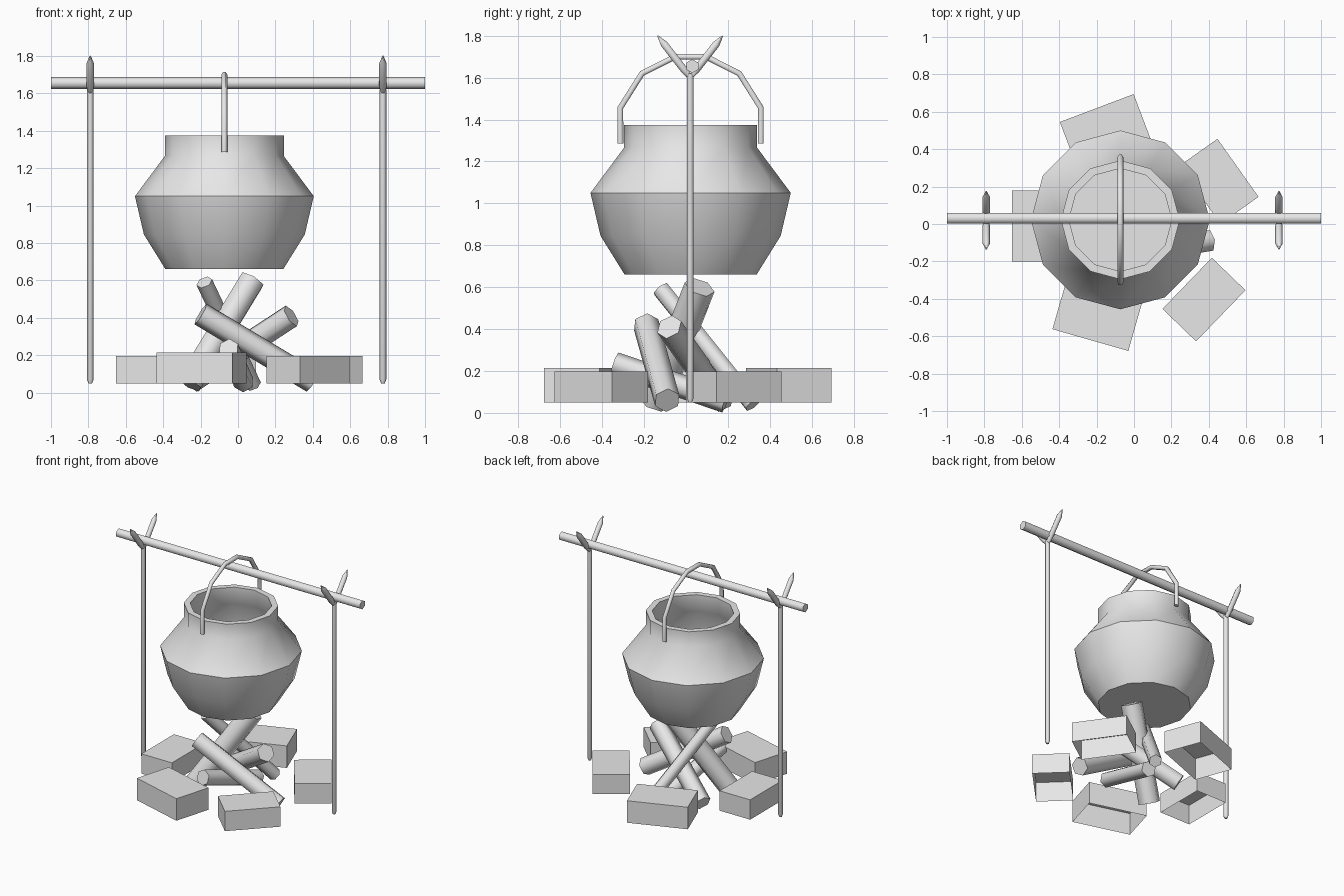
import bpy
import bmesh
from math import radians, pi, cos, sin
from mathutils import Vector, Matrix

cube = bpy.data.objects.get("Cube")
if cube:
    bpy.data.objects.remove(cube, do_unlink=True)

grey = bpy.data.materials.new("light_grey")
grey.use_nodes = True
GREY = (0.8, 0.8, 0.8, 1)
grey.diffuse_color = GREY
for node in grey.node_tree.nodes:
    if node.type == 'BSDF_PRINCIPLED':
        node.inputs["Base Color"].default_value = GREY


def finish(name, bm, smooth_angle=None, fix_normals=True):
    """Turn a bmesh into a named object with the shared material."""
    if fix_normals:
        bmesh.ops.recalc_face_normals(bm, faces=bm.faces[:])
    mesh = bpy.data.meshes.new(name)
    bm.to_mesh(mesh)
    bm.free()
    mesh.materials.append(grey)
    obj = bpy.data.objects.new(name, mesh)
    bpy.context.collection.objects.link(obj)
    if smooth_angle:
        bpy.ops.object.select_all(action='DESELECT')
        obj.select_set(True)
        bpy.context.view_layer.objects.active = obj
        bpy.ops.object.shade_smooth_by_angle(angle=radians(smooth_angle))
    return obj


def tube(bm, points, radii, sides=6):
    """Sweep a polygon along a path, with a radius at every point."""
    pts = [Vector(p) for p in points]
    whole = pts[-1] - pts[0]
    ref = Vector((1, 0, 0)) if abs(whole.x) < 0.001 else Vector((0, 0, 1))
    rings = []
    for i, p in enumerate(pts):
        before = (p - pts[i - 1]).normalized() if i else Vector()
        after = (pts[i + 1] - p).normalized() if i < len(pts) - 1 else Vector()
        t = (before + after).normalized()
        u = (ref - t * ref.dot(t)).normalized()
        v = t.cross(u)
        angles = [2 * pi * k / sides for k in range(sides)]
        rings.append([bm.verts.new(p + radii[i] * (u * cos(a) + v * sin(a))) for a in angles])
    for a, b in zip(rings, rings[1:]):
        for k in range(sides):
            n = (k + 1) % sides
            bm.faces.new((a[k], a[n], b[n], b[k]))
    bm.faces.new(rings[0][::-1])
    bm.faces.new(rings[-1])


# Crossbar
bm = bmesh.new()
tube(bm, [(-1, 0.03, 1.655), (1, 0.03, 1.655)], [0.033] * 2)
finish("crossbar", bm, 70)

# Forked support poles with pointed tips
for name, x in (("right_pole", -0.79), ("left_pole", 0.775)):
    bm = bmesh.new()
    tube(bm, [(x, 0.02, 0.05), (x, 0.02, 0.07), (x, 0.02, 1.62)], [0.01, 0.018, 0.018])
    for side in (-1, 1):
        base = Vector((x, 0.02, 1.6))
        tip = Vector((x, 0.02 + side * 0.155, 1.8))
        tube(bm, [base, base.lerp(tip, 0.2), base.lerp(tip, 0.8), tip],
             [0.012, 0.02, 0.02, 0.003])
    finish(name, bm, 70)

# Cauldron: a hollow twelve-sided lathe profile
POT = Vector((-0.073, 0.022, 0))
profile = [(0, 0.66), (0.315, 0.66), (0.43, 0.845), (0.478, 1.05), (0.318, 1.265),
           (0.318, 1.375), (0.275, 1.375), (0.28, 1.25), (0.43, 1.05),
           (0.39, 0.86), (0.29, 0.69), (0, 0.69)]
bm = bmesh.new()
verts = [bm.verts.new(POT + Vector((r, 0, z))) for r, z in profile]
edges = [bm.edges.new(pair) for pair in zip(verts, verts[1:])]
bmesh.ops.spin(bm, geom=verts + edges, cent=POT, axis=(0, 0, 1), angle=2 * pi, steps=12)
bmesh.ops.remove_doubles(bm, verts=bm.verts[:], dist=0.0005)
finish("cauldron", bm, 48)

# Arched handle
half = [(0.335, 1.286), (0.335, 1.457), (0.232, 1.62), (0.073, 1.7)]
arch = [(-y, z) for y, z in half] + half[::-1]
bm = bmesh.new()
tube(bm, [(POT.x, POT.y + y, z) for y, z in arch], [0.016] * len(arch))
finish("cauldron_handle", bm, 70)

# Firewood: lower end, upper end, radius
logs = [
    ((-0.26, -0.15, 0.05), (0.075, 0.065, 0.6), 0.075),
    ((0.4, -0.09, 0.06), (-0.2, -0.19, 0.42), 0.064),
    ((-0.25, 0.17, 0.06), (0.285, -0.08, 0.41), 0.064),
    ((0.08, 0.32, 0.04), (-0.18, -0.12, 0.59), 0.045),
    ((0.03, 0.19, 0.055), (-0.05, -0.34, 0.235), 0.056),
]
for i, (low, high, radius) in enumerate(logs):
    bm = bmesh.new()
    tube(bm, [low, high], [radius] * 2)
    finish(f"log_{i + 1}", bm, 70)

# Hearth stones, open underneath: x, y, turn, scale
stones = [
    (-0.195, -0.487, -16, 1.11),
    (-0.15, 0.49, 20.7, 1.11),
    (-0.527, -0.01, 90, 1),
    (0.454, 0.228, -54.7, 1),
    (0.374, -0.404, 46, 1),
]
for i, (x, y, turn, scale) in enumerate(stones):
    size = Vector((0.38, 0.25, 0.147)) * scale
    place = (Matrix.Translation((x, y, 0.05 + size.z / 2))
             @ Matrix.Rotation(radians(turn), 4, 'Z') @ Matrix.Diagonal((*size, 1)))
    bm = bmesh.new()
    bmesh.ops.create_cube(bm, size=1, matrix=place)
    bm.normal_update()
    bottom = [f for f in bm.faces if f.normal.z < -0.9]
    bmesh.ops.delete(bm, geom=bottom, context='FACES_ONLY')
    finish(f"stone_{i + 1}", bm, fix_normals=False)
